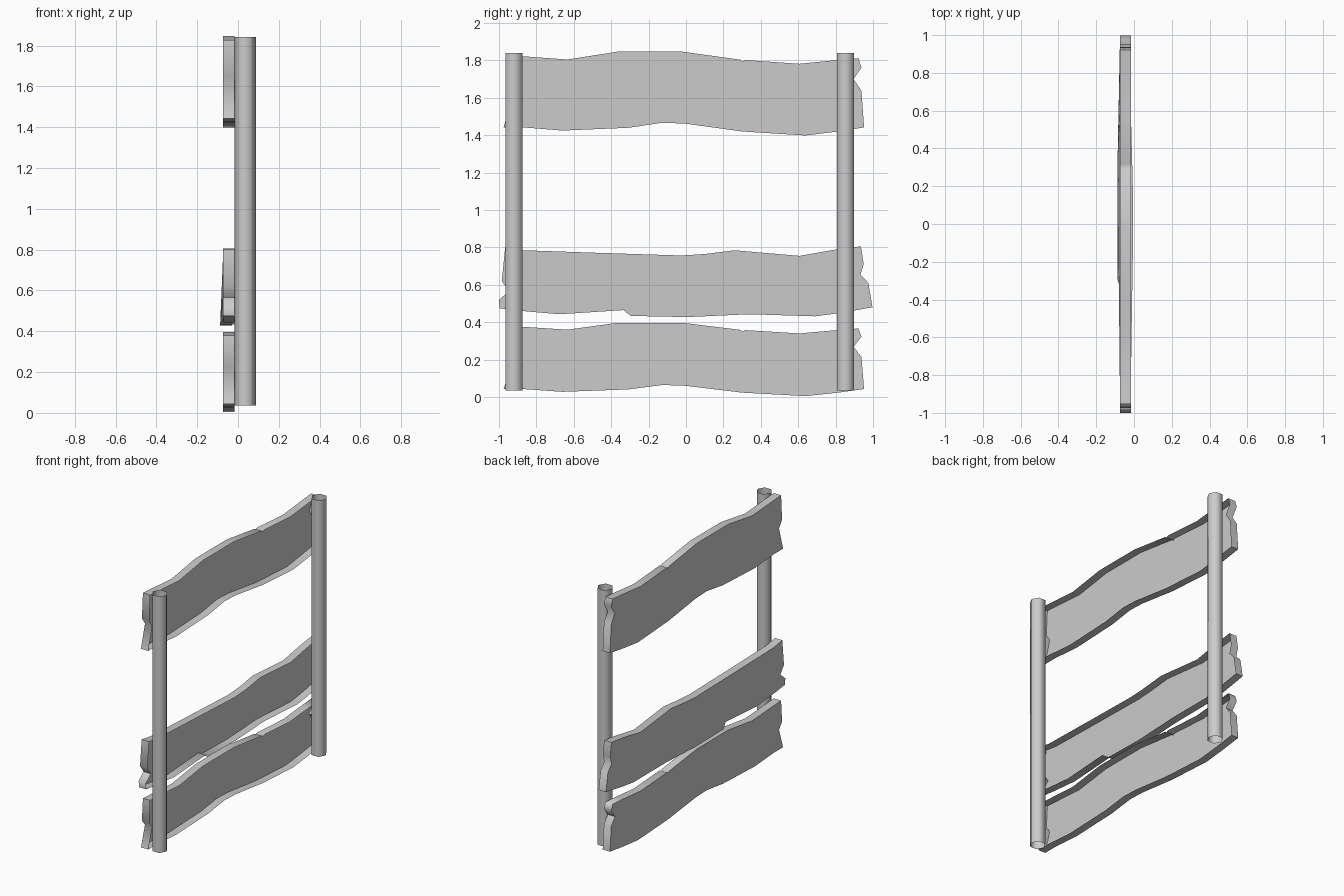
import bpy, bmesh, math

X_OUT, X_IN = -0.074, -0.017   # plank thickness range


def smooth(ob, degrees):
    bpy.ops.object.select_all(action='DESELECT')
    bpy.context.view_layer.objects.active = ob
    ob.select_set(True)
    bpy.ops.object.shade_smooth_by_angle(angle=math.radians(degrees))


def plank(name, outline, dz=0.0, lean=None, sz=1.0):
    """Ragged (y, z) face with a rim, open towards the posts; lean shifts points in x."""
    lean = lean or {}
    bm = bmesh.new()
    outer, inner = [[bm.verts.new((x + lean.get(i, 0), y, z * sz + dz))
                     for i, (y, z) in enumerate(outline)] for x in (X_OUT, X_IN)]
    # outline runs clockwise in +x view, so the face looks towards -x
    bm.faces.new(outer)
    n = len(outline)
    for i in range(n):
        j = (i + 1) % n
        bm.faces.new((outer[j], outer[i], inner[i], inner[j]))
    bm.normal_update()
    me = bpy.data.meshes.new(name)
    bm.to_mesh(me)
    bm.free()
    ob = bpy.data.objects.new(name, me)
    bpy.context.collection.objects.link(ob)
    smooth(ob, 75)


def post(name, y):
    """Open hexagonal tube with two corners on the x axis."""
    bpy.ops.mesh.primitive_cylinder_add(vertices=6, radius=0.052, depth=1.806,
                                        end_fill_type='NOTHING', location=(0.035, y, 0.938),
                                        rotation=(0, 0, math.radians(90)))
    ob = bpy.context.object
    ob.name = name
    smooth(ob, 62)


# wavy plank with broken ends, used at the bottom and the top
wavy = [(-0.953, 0.385), (-0.87, 0.38), (-0.633, 0.363), (-0.365, 0.405), (-0.02, 0.405),
        (0.29, 0.362), (0.302, 0.352), (0.318, 0.36), (0.607, 0.34), (0.805, 0.36),
        (0.922, 0.37), (0.938, 0.32), (0.896, 0.258), (0.938, 0.197), (0.952, 0.0),
        (0.805, -0.023), (0.639, -0.043), (0.302, -0.022), (-0.003, 0.02), (-0.126, 0.025),
        (-0.307, -0.002), (-0.66, -0.017), (-0.87, 0.0), (-0.975, 0.0),
        (-0.93, 0.16), (-0.964, 0.21)]
plank("bottom_plank", wavy, 0.043, sz=0.875)
plank("top_plank", wavy, 1.442)

# narrower split plank with a chipped, twisted lower edge
split = [(-0.967, 0.80), (-0.87, 0.785), (-0.46, 0.771), (-0.025, 0.757), (0.10, 0.765),
         (0.26, 0.785), (0.607, 0.755), (0.805, 0.79), (0.935, 0.806), (0.95, 0.71),
         (0.933, 0.655), (0.975, 0.61), (0.997, 0.48), (0.805, 0.447), (0.69, 0.432),
         (0.34, 0.443), (0.01, 0.428), (-0.295, 0.434), (-0.335, 0.465), (-0.677, 0.443),
         (-0.87, 0.46), (-0.997, 0.475), (-1.0, 0.52), (-0.945, 0.565), (-0.985, 0.62)]
plank("middle_plank", split,
      lean={2: 0.006, 3: 0.013, 4: 0.013, 5: 0.009, 15: -0.013, 16: -0.013, 17: -0.013})

# posts
post("left_post", -0.92)
post("right_post", 0.852)
